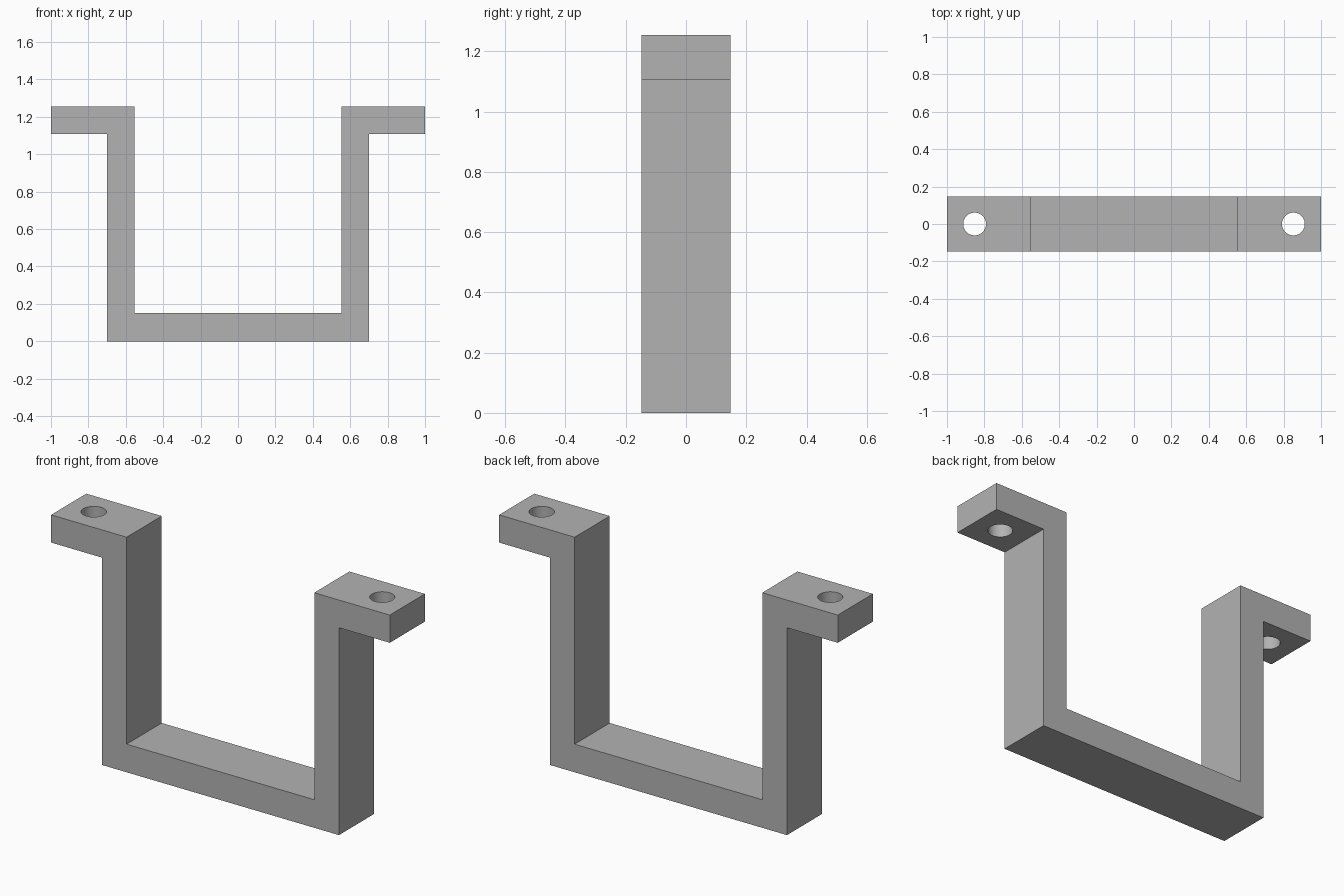
import bpy
import bmesh
import math

cube = bpy.data.objects.get("Cube")
if cube:
    bpy.data.objects.remove(cube, do_unlink=True)

DEPTH, WALL, HEIGHT = 0.296, 0.148, 1.255
OUTER, TIP = 0.70, 1.0
INNER = OUTER - WALL + 0.002
HOLE_X, HOLE_R = 0.852, 0.061

# Plain grey finish
grey = bpy.data.materials.new("plain_grey")
grey.use_nodes = True
colour = (0.45, 0.45, 0.45, 1)
grey.diffuse_color = colour
grey.node_tree.nodes["Principled BSDF"].inputs["Base Color"].default_value = colour


def add_object(name, bm):
    mesh = bpy.data.meshes.new(name)
    bmesh.ops.recalc_face_normals(bm, faces=bm.faces)
    bm.to_mesh(mesh)
    bm.free()
    mesh.materials.append(grey)
    obj = bpy.data.objects.new(name, mesh)
    bpy.context.collection.objects.link(obj)
    return obj


# Bracket: half profile mirrored in x, then extruded through the depth
half = [(OUTER, 0), (OUTER, HEIGHT - WALL), (TIP, HEIGHT - WALL),
        (TIP, HEIGHT), (INNER, HEIGHT), (INNER, WALL + 0.002)]
profile = half + [(-x, z) for x, z in reversed(half)]
bm = bmesh.new()
face = bm.faces.new([bm.verts.new((x, -DEPTH / 2, z)) for x, z in profile])
grown = bmesh.ops.extrude_face_region(bm, geom=[face])
moved = [v for v in grown["geom"] if isinstance(v, bmesh.types.BMVert)]
bmesh.ops.translate(bm, verts=moved, vec=(0, DEPTH, 0))
bracket = add_object("u_bracket", bm)

# Screw holes through both flanges
for side, sign in (("left", 1), ("right", -1)):
    bm = bmesh.new()
    bmesh.ops.create_cone(bm, cap_ends=True, segments=48, radius1=HOLE_R,
                          radius2=HOLE_R, depth=WALL * 2)
    cutter = add_object(side + "_hole_cutter", bm)
    cutter.location = (sign * HOLE_X, 0, HEIGHT - WALL / 2)
    cutter.hide_render = True
    cutter.hide_set(True)
    cut = bracket.modifiers.new(side + "_hole", 'BOOLEAN')
    cut.operation = 'DIFFERENCE'
    cut.solver = 'EXACT'
    cut.object = cutter

# Bake the holes, then smooth only their round walls
bpy.context.view_layer.objects.active = bracket
bracket.select_set(True)
for name in [m.name for m in bracket.modifiers]:
    bpy.ops.object.modifier_apply(modifier=name)
for obj in [o for o in bpy.data.objects if o.name.endswith("_hole_cutter")]:
    bpy.data.objects.remove(obj, do_unlink=True)
bpy.ops.object.shade_smooth_by_angle(angle=math.radians(30))
